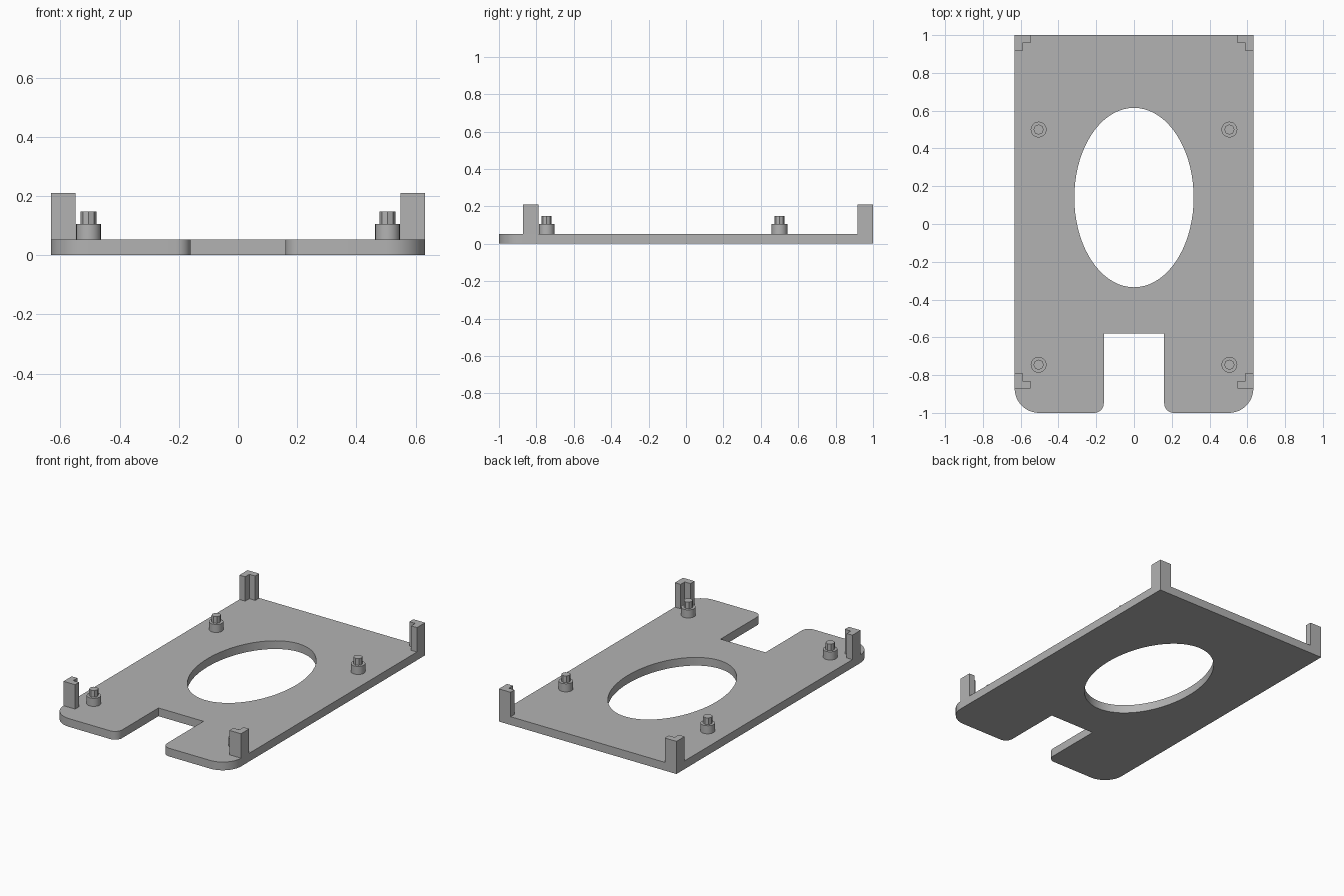
import bpy, bmesh
from math import cos, sin, pi, radians

cube = bpy.data.objects.get("Cube")
if cube:
    bpy.data.objects.remove(cube, do_unlink=True)

W, L, T = 0.632, 1.0, 0.053       # half width, half length, plate thickness

grey = bpy.data.materials.new("plain grey")
grey.use_nodes = True
COLOUR = (0.45, 0.45, 0.45, 1)
grey.diffuse_color = COLOUR
grey.node_tree.nodes["Principled BSDF"].inputs["Base Color"].default_value = COLOUR


def arc(cx, cy, rx, ry, start, end, n):
    """Points along an elliptical arc, angles in degrees."""
    angles = [radians(start + (end - start) * i / n) for i in range(n + 1)]
    return [(cx + rx * cos(a), cy + ry * sin(a)) for a in angles]


def prism(name, loops, z0, z1):
    """Extrude outlines (the first outer, the rest holes) from z0 to z1."""
    bm = bmesh.new()
    edges = []
    for pts in loops:
        vs = [bm.verts.new((x, y, z0)) for x, y in pts]
        edges += [bm.edges.new((vs[i - 1], vs[i])) for i in range(len(vs))]
    bmesh.ops.triangle_fill(bm, edges=edges, use_beauty=True, use_dissolve=False)
    top = bmesh.ops.extrude_face_region(bm, geom=bm.faces[:], use_keep_orig=True)["geom"]
    bmesh.ops.translate(bm, vec=(0, 0, z1 - z0),
                        verts=[g for g in top if isinstance(g, bmesh.types.BMVert)])
    bmesh.ops.recalc_face_normals(bm, faces=bm.faces[:])
    mesh = bpy.data.meshes.new(name)
    bm.to_mesh(mesh)
    bm.free()
    mesh.materials.append(grey)
    obj = bpy.data.objects.new(name, mesh)
    bpy.context.collection.objects.link(obj)
    return obj


def smooth(obj, degrees):
    bpy.ops.object.select_all(action='DESELECT')
    obj.select_set(True)
    bpy.context.view_layer.objects.active = obj
    bpy.ops.object.shade_smooth_by_angle(angle=radians(degrees))


# Base plate: rounded front legs, front notch and oval opening
R, r, notch, notch_y = 0.13, 0.05, 0.16, -0.58
half = ([(notch, notch_y)]
        + arc(notch + r, -L + r, r, r, 180, 270, 8)
        + arc(W - R, -L + R, R, R, 270, 360, 12)
        + [(W, L)])
outline = half + [(-x, y) for x, y in reversed(half)]
oval = arc(0, 0.14, 0.316, 0.475, 0, 360, 72)[:-1]
smooth(prism("base_plate", [outline, oval], 0, T), 30)

# L-shaped corner posts
leg, wall = 0.083, 0.041
for side, sx in (("left", 1), ("right", -1)):
    for end, y0, sy in (("front", -0.872, 1), ("back", L, -1)):
        ell = [(0, 0), (leg, 0), (leg, wall), (wall, wall), (wall, leg), (0, leg)]
        pts = [(sx * (W - u), y0 + sy * v) for u, v in ell]
        prism(f"{end}_{side}_corner_post", [pts], T, 0.21)

# Standoffs with locating pins
for side, x in (("left", 0.505), ("right", -0.505)):
    for end, y in (("front", -0.745), ("back", 0.5)):
        collar = arc(x, y, 0.042, 0.042, 0, 360, 20)[:-1]
        smooth(prism(f"{end}_{side}_standoff", [collar], T, 0.105), 30)
        pin = arc(x, y, 0.027, 0.027, 0, 360, 8)[:-1]
        prism(f"{end}_{side}_pin", [pin], 0.105, 0.148)
